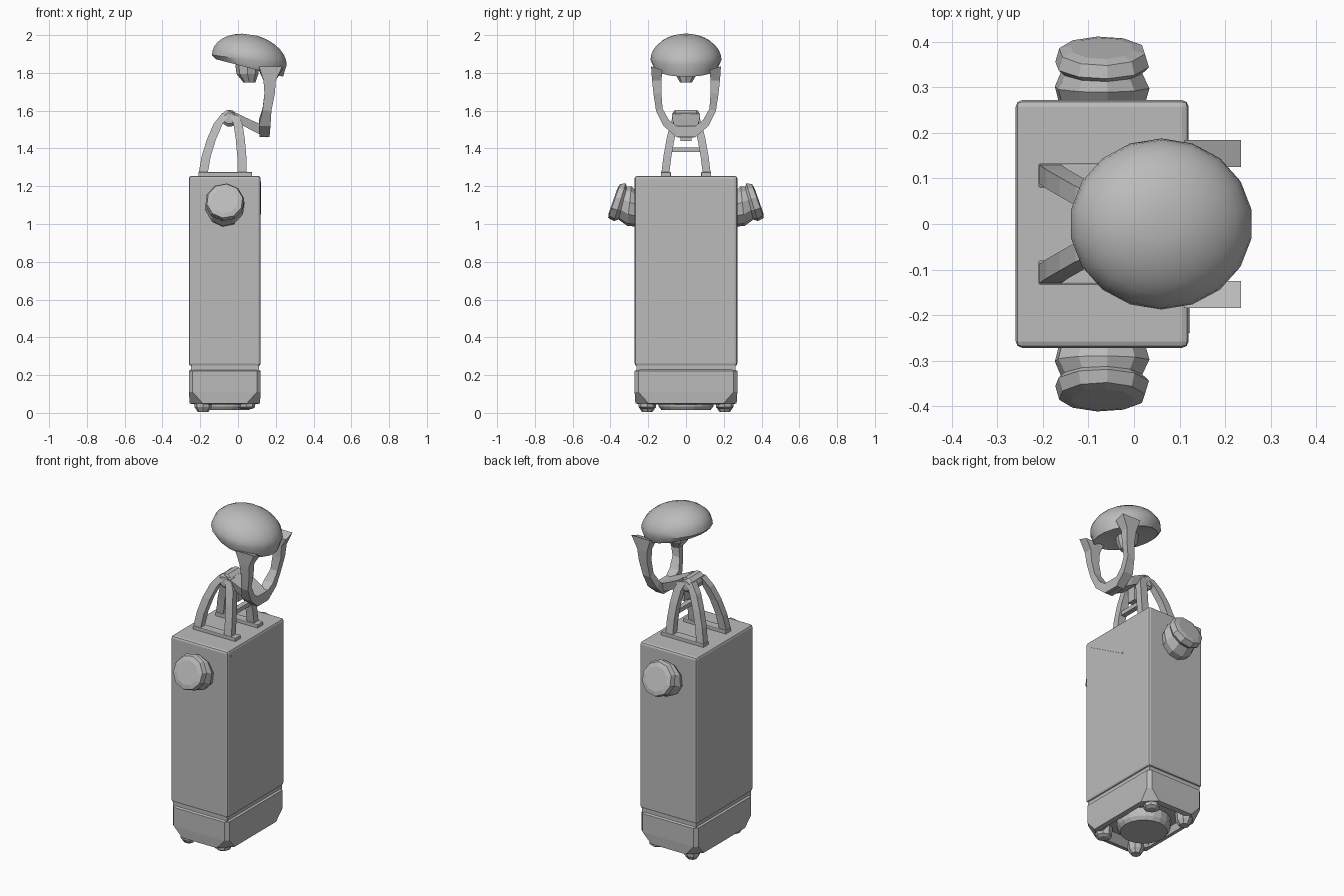
import bpy, bmesh
from math import sin, cos, pi, radians

cube = bpy.data.objects.get("Cube")
if cube:
    bpy.data.objects.remove(cube, do_unlink=True)

grey = bpy.data.materials.new("plain grey")
grey.use_nodes = True
grey.diffuse_color = (0.5, 0.5, 0.5, 1)
grey.node_tree.nodes["Principled BSDF"].inputs["Base Color"].default_value = (0.5, 0.5, 0.5, 1)


def finish(name, bm, smooth=None):
    bmesh.ops.recalc_face_normals(bm, faces=bm.faces)
    mesh = bpy.data.meshes.new(name)
    bm.to_mesh(mesh)
    bm.free()
    mesh.materials.append(grey)
    ob = bpy.data.objects.new(name, mesh)
    bpy.context.collection.objects.link(ob)
    if smooth:
        bpy.ops.object.select_all(action="DESELECT")
        ob.select_set(True)
        bpy.context.view_layer.objects.active = ob
        bpy.ops.object.shade_smooth_by_angle(angle=radians(smooth))
    return ob


def loft(name, rings, smooth=None):
    """Skin a list of equal-length rings and cap both ends."""
    bm = bmesh.new()
    loops = [[bm.verts.new(p) for p in ring] for ring in rings]
    n = len(loops[0])
    for a, b in zip(loops, loops[1:]):
        for i in range(n):
            j = (i + 1) % n
            bm.faces.new((a[i], a[j], b[j], b[i]))
    bm.faces.new(loops[0])
    bm.faces.new(loops[-1])
    return finish(name, bm, smooth)


def box(name, x0, x1, y0, y1, z0, z1, bevel=0):
    rings = [[(x0, y0, z), (x1, y0, z), (x1, y1, z), (x0, y1, z)] for z in (z0, z1)]
    ob = loft(name, rings)
    if bevel:
        mod = ob.modifiers.new("soft edges", "BEVEL")
        mod.width, mod.segments = bevel, 2
    return ob


CX = -0.07          # middle of the case


def cut_rect(hx, hy, cut, z):
    """Rectangle with cut corners."""
    pts = [(hx, hy - cut), (hx - cut, hy), (cut - hx, hy), (-hx, hy - cut),
           (-hx, cut - hy), (cut - hx, -hy), (hx - cut, -hy), (hx, cut - hy)]
    return [(CX + x, y, z) for x, y in pts]


def circle(cx, cy, z, r, n):
    return [(cx + r * cos(2 * pi * i / n), cy + r * sin(2 * pi * i / n), z) for i in range(n)]


# Case, groove and base with a recessed underside
box("case", -0.26, 0.12, -0.272, 0.272, 0.248, 1.255, 0.014)
box("groove_core", -0.25, 0.11, -0.262, 0.262, 0.2, 0.26)
loft("base", [cut_rect(0.17, 0.25, 0.02, 0.235), cut_rect(0.19, 0.272, 0.02, 0.222),
              cut_rect(0.19, 0.272, 0.02, 0.11), cut_rect(0.186, 0.268, 0.07, 0.05),
              cut_rect(0.16, 0.24, 0.08, 0.045), cut_rect(0.15, 0.2, 0.08, 0.085)])
loft("base_disc", [circle(CX, 0, 0.09, 0.15, 20), circle(CX, 0, 0.035, 0.145, 20),
                   circle(CX, 0, 0.015, 0.13, 20)])
for sx in (-1, 1):
    for sy in (-1, 1):
        x, y = CX + sx * 0.115, sy * 0.205
        loft("foot", [circle(x, y, 0.09, 0.05, 8), circle(x, y, 0.03, 0.045, 8),
                      circle(x, y, 0.02 if sx > 0 else 0.005, 0.028, 8)])

# Thin diagonal seam on the broad face
loft("seam", [[(x, -0.24, 1.225), (x, 0.05, 1.06), (x, 0.05, 1.05), (x, -0.235, 1.215)]
              for x in (0.115, 0.1225)])

# Side knobs, tilted up and outward
for s in (-1, 1):
    rings = []
    for y, z, r, tilt in ((0.26, 1.08, 0.095, 0), (0.30, 1.095, 0.106, 0.1),
                          (0.335, 1.11, 0.09, 0.25), (0.35, 1.115, 0.105, 0.3),
                          (0.38, 1.122, 0.096, 0.34), (0.386, 1.124, 0.07, 0.34)):
        ring = []
        for i in range(10):
            a = 2 * pi * i / 10 + 0.2
            u = r * sin(a)
            ring.append((CX + r * cos(a), s * (y - u * sin(tilt)), z + u * cos(tilt)))
        rings.append(ring)
    loft("side_knob", rings)


# Stand: four bent legs on two rails
def bar(name, path, hx, hy):
    loft(name, [[(x - hx, y - hy, z), (x + hx, y - hy, z),
                 (x + hx, y + hy, z), (x - hx, y + hy, z)] for x, y, z in path])


heights = (1.265, 1.36, 1.45, 1.53, 1.585)
spread = (0.11, 0.098, 0.082, 0.062, 0.045)
back_x = (-0.185, -0.168, -0.14, -0.105, -0.062)
front_x = (0.022, 0.02, 0.012, 0, -0.025)
for s in (-1, 1):
    for name, xs in (("back_leg", back_x), ("front_leg", front_x)):
        bar(name, [(x, s * y, z) for x, y, z in zip(xs, spread, heights)], 0.024, 0.021)
    ya, yb = sorted((s * 0.08, s * 0.133))
    box("stand_rail", -0.21, 0.075, ya, yb, 1.25, 1.275, 0.004)
box("stand_crossbar", 0, 0.03, -0.09, 0.09, 1.38, 1.405)
box("stand_strut", -0.01, 0.02, -0.028, 0.028, 1.44, 1.55)
loft("hub", [[(-0.045 + r * cos(pi * i / 5), y, 1.56 + r * sin(pi * i / 5)) for i in range(10)]
             for y, r in ((-0.07, 0.03), (-0.055, 0.045), (0.055, 0.045), (0.07, 0.03))])

# Arm from the hub to the chin
loft("chin_arm", [[(x, -w, lo), (x, w, lo), (x, w + 0.012, hi), (x, -w - 0.012, hi)]
                  for x, w, lo, hi in ((-0.05, 0.05, 1.55, 1.6), (0, 0.062, 1.535, 1.583),
                                       (0.07, 0.06, 1.497, 1.55), (0.15, 0.045, 1.458, 1.515))])

# Open U-shaped face frame: outer y, z, inner y, z, back x, front x
half = [(0.185, 1.835, 0.125, 1.815, 0.11, 0.235), (0.18, 1.76, 0.13, 1.76, 0.135, 0.2),
        (0.172, 1.69, 0.13, 1.69, 0.14, 0.195), (0.159, 1.6, 0.124, 1.61, 0.13, 0.177),
        (0.12, 1.52, 0.09, 1.55, 0.11, 0.172), (0.05, 1.46, 0.05, 1.52, 0.115, 0.167)]
rings = []
for s, rows in ((1, half), (-1, half[::-1])):
    for oy, oz, iy, iz, xb, xf in rows:
        rings.append([(xb, s * oy, oz), (xf, s * oy, oz), (xf, s * iy, iz), (xb, s * iy, iz)])
loft("face_frame", rings)


# Domed head with a tilted rim and a sunken underside
def dome_ring(r, lift, n=18):
    pts = []
    for i in range(n):
        a = 2 * pi * (i + 0.5) / n
        x = 0.198 * 1.015 * r * cos(a)
        pts.append((0.06 + x, 0.188 * r * sin(a), 1.868 - 0.135 * x + lift))
    return pts


shell = [dome_ring(cos(e), 0.137 * sin(e)) for e in (pi / 2 * k / 8 for k in range(8))]
shell = shell[::-1] + [[(x, y, 1.842 - 0.26 * x) for x, y, z in dome_ring(0.9, 0)],
                       [(x, y, 1.85 - 0.2 * x) for x, y, z in dome_ring(0.7, 0)]]
loft("head_dome", shell, 35)

# Small nub under the dome
loft("under_nub", [circle(0.05, 0, 1.85, 0.065, 8), circle(0.05, 0, 1.795, 0.058, 8),
                   circle(0.06, 0, 1.75, 0.032, 8)])
